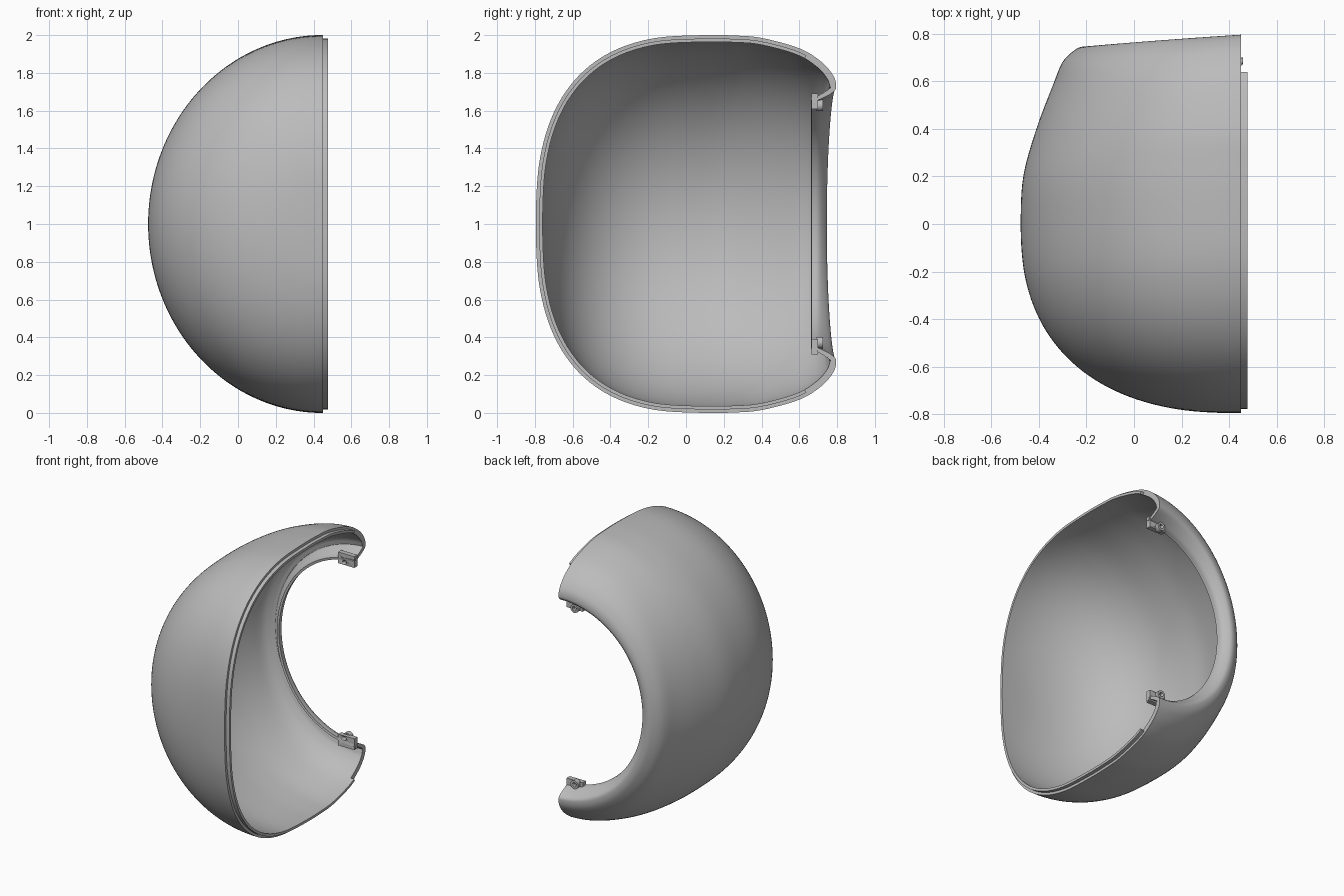
import bpy, bmesh, math
from mathutils import Vector

if "Cube" in bpy.data.objects:
    bpy.data.objects.remove(bpy.data.objects["Cube"])

CX, CZ, WALL, RIM = 0.45, 1.0, 0.036, 0.016
mat = bpy.data.materials.new("light grey plastic")
mat.diffuse_color = (0.5, 0.5, 0.5, 1)
mat.use_nodes = True
mat.node_tree.nodes["Principled BSDF"].inputs["Base Color"].default_value = mat.diffuse_color


def dome(r, yc, power, k=10):
    """Superellipse quarter from the closed end to the widest point."""
    out = []
    for i in range(k):
        t = math.pi / 2 * i / k
        out.append((r * math.sin(t) ** (2 / power), yc - (0.795 + yc) * math.cos(t) ** (2 / power)))
    return out


# Outer half-profiles (radius from opening axis, y): toward +-z and toward -x
VERT = dome(1, .1, 2.6) + [(1, .1), (.998, .25), (.985, .4), (.93, .6), (.86, .715), (.79, .777),
                           (.735, .795), (.70, .782), (.66, .71), (.65, .665)]
SIDE = dome(.926, 0, 2.4) + [(.926, 0), (.915, .2), (.86, .4), (.79, .585), (.75, .68), (.70, .73),
                             (.665, .745), (.635, .738), (.60, .705), (.592, .665)]


def smooth_path(pts, steps=6):
    """Catmull-Rom curve through the points, starting mirrored about r = 0."""
    p = [Vector(q) for q in pts]
    p = [Vector((-p[1].x, p[1].y))] + p + [2 * p[-1] - p[-2]]
    out = []
    for i in range(1, len(p) - 2):
        a, b, c, d = p[i - 1:i + 3]
        for k in range(steps):
            t = k / steps
            out.append(0.5 * (2 * b + (c - a) * t + (2 * a - 5 * b + 4 * c - d) * t * t
                              + (3 * b - a - 3 * c + d) * t ** 3))
    return out + [p[-2]]


def inset(path, dist):
    """Offset a path to its inner side, thinning toward the opening rim."""
    out, last = [], len(path) - 1
    for i, q in enumerate(path):
        t = (path[min(i + 1, last)] - path[max(i - 1, 0)]).normalized()
        if i == 0:
            t = Vector((1, 0))
        d = min(dist, RIM + (WALL - RIM) * (last - i) / 20)
        out.append(q + Vector((-t.y, t.x)) * d)
    return out


def finish(bm, name, angle=35):
    bmesh.ops.remove_doubles(bm, verts=bm.verts, dist=1e-5)
    bmesh.ops.recalc_face_normals(bm, faces=bm.faces)
    me = bpy.data.meshes.new(name)
    bm.to_mesh(me)
    bm.free()
    ob = bpy.data.objects.new(name, me)
    bpy.context.collection.objects.link(ob)
    me.materials.append(mat)
    bpy.ops.object.select_all(action='DESELECT')
    ob.select_set(True)
    bpy.context.view_layer.objects.active = ob
    bpy.ops.object.shade_smooth_by_angle(angle=math.radians(angle))
    return ob


vert, side = smooth_path(VERT), smooth_path(SIDE)
n = len(vert)

# Shell: the profile swept half way round the opening axis, with wall thickness
bm = bmesh.new()
SEG, rows = 96, []
for s in range(SEG + 1):
    phi = math.pi * (s / SEG - 0.5)
    c, sn = math.cos(phi), math.sin(phi)
    loop = []
    for d in (0, WALL):
        ring = []
        for i, (a, b) in enumerate(zip(inset(vert, d), inset(side, d))):
            f = i / (n - 1)
            w = sn * sn * (1 - f) + (1 - c) * f
            ring.append(bm.verts.new((CX - b.x * c, a.y * w + b.y * (1 - w), CZ + a.x * sn)))
        loop.append(ring)
    rows.append(loop)
for r0, r1 in zip(rows, rows[1:]):
    for k in (0, 1):
        for i in range(n - 1):
            q = [r0[k][i], r0[k][i + 1], r1[k][i + 1], r1[k][i]]
            bm.faces.new(q if i else q[:3])
    bm.faces.new((r0[0][-1], r0[1][-1], r1[1][-1], r1[0][-1]))
for r in (rows[0], rows[-1]):
    for i in range(n - 1):
        bm.faces.new((r[0][i], r[0][i + 1], r[1][i + 1], r[1][i]))
finish(bm, "shell")

# Raised locating lip along the flat joint face
bm = bmesh.new()
outer, inner = inset(vert, 0.018), inset(vert, WALL)
idx = [i for i in range(n) if outer[i].y < 0.645 and i < n - 12]
sections = []
for sgn, order in ((-1, idx[::-1]), (1, idx[1:])):
    for i in order:
        sections.append([bm.verts.new((x, p[i].y, CZ + sgn * p[i].x))
                         for p, x in ((outer, .44), (outer, .476), (inner, .476), (inner, .44))])
for a, b in zip(sections, sections[1:]):
    for k in range(4):
        bm.faces.new((a[k], a[(k + 1) % 4], b[(k + 1) % 4], b[k]))
bm.faces.new(sections[0])
bm.faces.new(sections[-1])
finish(bm, "joint_lip")


def prism(bm, outline, z0, z1, axis):
    """Extrude a 2D outline along one axis."""
    def at(u, v, w):
        return (w, u, v) if axis == 'x' else (u, w, v)
    a = [bm.verts.new(at(u, v, z0)) for u, v in outline]
    b = [bm.verts.new(at(u, v, z1)) for u, v in outline]
    bm.faces.new(a)
    bm.faces.new(b)
    for i in range(len(a)):
        j = (i + 1) % len(a)
        bm.faces.new((a[i], a[j], b[j], b[i]))


def circle(u, v, r, k=24):
    return [(u + r * math.cos(2 * math.pi * i / k), v + r * math.sin(2 * math.pi * i / k)) for i in range(k)]


# Screw tabs with a drilled boss and a peg, at both ends of the opening rim
for sgn, label in ((1, "top"), (-1, "bottom")):
    zc, zh = CZ + sgn * 0.65, CZ + sgn * 0.628
    bm = bmesh.new()
    prism(bm, circle(.375, zh, .015), .6, .8, 'y')
    cutter = finish(bm, label + "_hole_cutter")
    cutter.hide_render = True
    cutter.hide_set(True)
    shapes = (("screw_tab", [(.325, zc - .04), (.453, zc - .04), (.453, zc + .04), (.325, zc + .04)], .665, .70),
              ("screw_boss", circle(.375, zh, .03), .69, .725))
    for part, outline, y0, y1 in shapes:
        bm = bmesh.new()
        prism(bm, outline, y0, y1, 'y')
        ob = finish(bm, label + "_" + part)
        mod = ob.modifiers.new("hole", 'BOOLEAN')
        mod.operation, mod.object, mod.solver = 'DIFFERENCE', cutter, 'EXACT'
    bm = bmesh.new()
    prism(bm, circle(.685, zc + sgn * .022, .014), .42, .458, 'x')
    finish(bm, label + "_peg")
